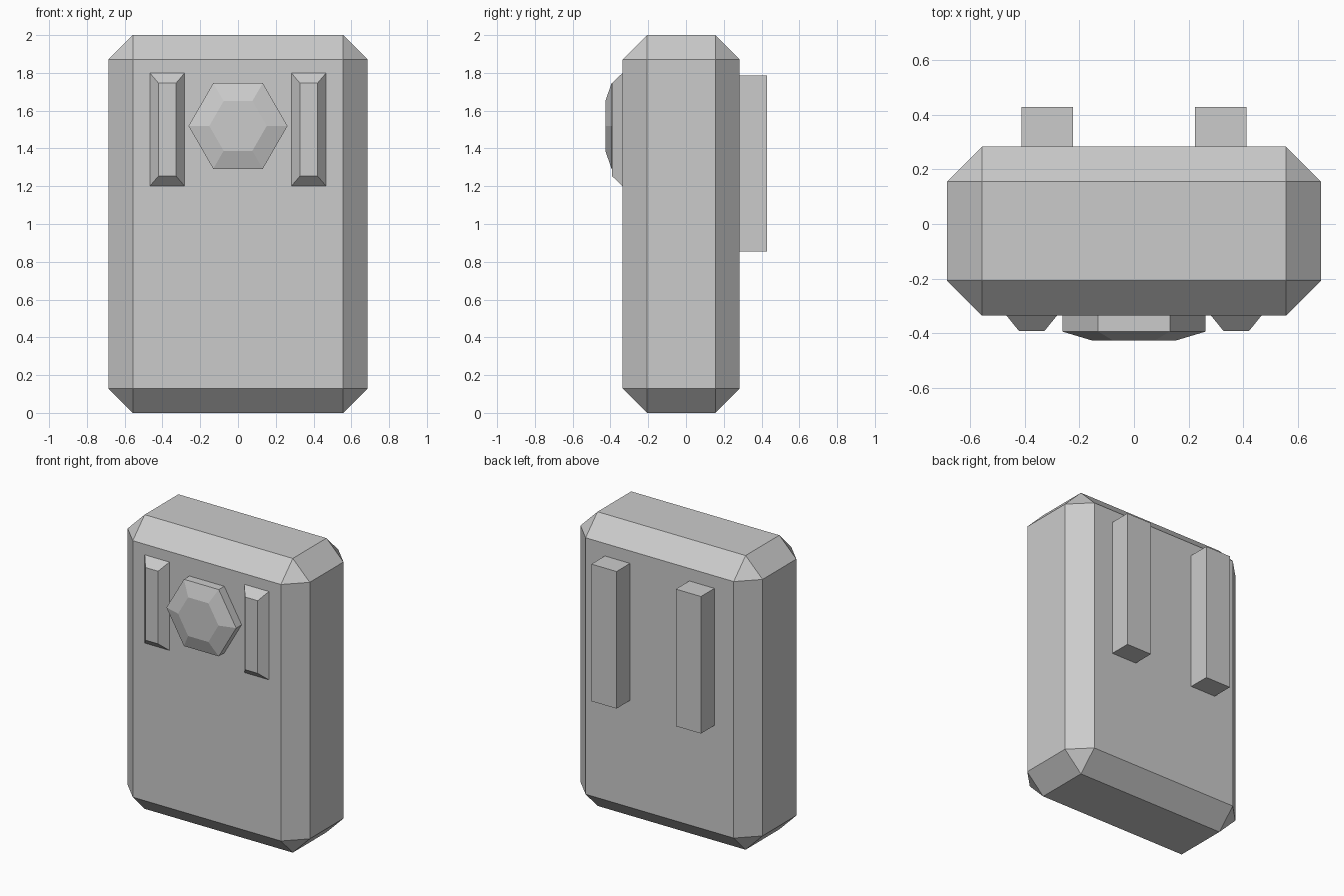
import bpy, bmesh
from math import cos, sin, pi

if "Cube" in bpy.data.objects:
    bpy.data.objects.remove(bpy.data.objects["Cube"])

FRONT, BACK = -0.335, 0.283  # y of the body's front and back faces


def make_object(name, bm, mirror=False):
    bmesh.ops.recalc_face_normals(bm, faces=bm.faces[:])
    mesh = bpy.data.meshes.new(name)
    bm.to_mesh(mesh)
    bm.free()
    ob = bpy.data.objects.new(name, mesh)
    bpy.context.collection.objects.link(ob)
    if mirror:
        ob.modifiers.new("Mirror", 'MIRROR').use_axis = (True, False, False)
    return ob


def loft(name, sections, mirror=False):
    """Skin a closed solid through (y, [(x, z), ...]) outlines."""
    bm = bmesh.new()
    rings = [[bm.verts.new((x, y, z)) for x, z in pts] for y, pts in sections]
    for a, b in zip(rings, rings[1:]):
        n = len(a)
        for i in range(n):
            j = (i + 1) % n
            bm.faces.new((a[i], a[j], b[j], b[i]))
    bm.faces.new(rings[0])
    bm.faces.new(rings[-1])
    return make_object(name, bm, mirror)


def rect(x0, x1, z0, z1):
    return [(x0, z0), (x1, z0), (x1, z1), (x0, z1)]


def hexagon(r, z):
    return [(r * cos(i * pi / 3), z + r * sin(i * pi / 3)) for i in range(6)]


# Chamfered body
body = loft("body", [(FRONT, rect(-0.685, 0.685, 0, 2)),
                     (BACK, rect(-0.685, 0.685, 0, 2))])
bevel = body.modifiers.new("Chamfer", 'BEVEL')
bevel.width = 0.128
bevel.segments = 1

# Raised bars with sloped sides, either side of the front gem
loft("front_bars", [(FRONT, rect(0.282, 0.467, 1.2, 1.8)),
                    (-0.391, rect(0.327, 0.422, 1.253, 1.747))], mirror=True)

# Six-sided faceted gem
loft("hexagon_gem", [(FRONT + 0.005, hexagon(0.262, 1.519)),
                     (-0.394, hexagon(0.262, 1.519)),
                     (-0.427, hexagon(0.152, 1.519))])

# Pair of square blocks on the back
loft("back_blocks", [(BACK - 0.005, rect(0.223, 0.412, 0.855, 1.787)),
                     (0.428, rect(0.223, 0.412, 0.855, 1.787))], mirror=True)
